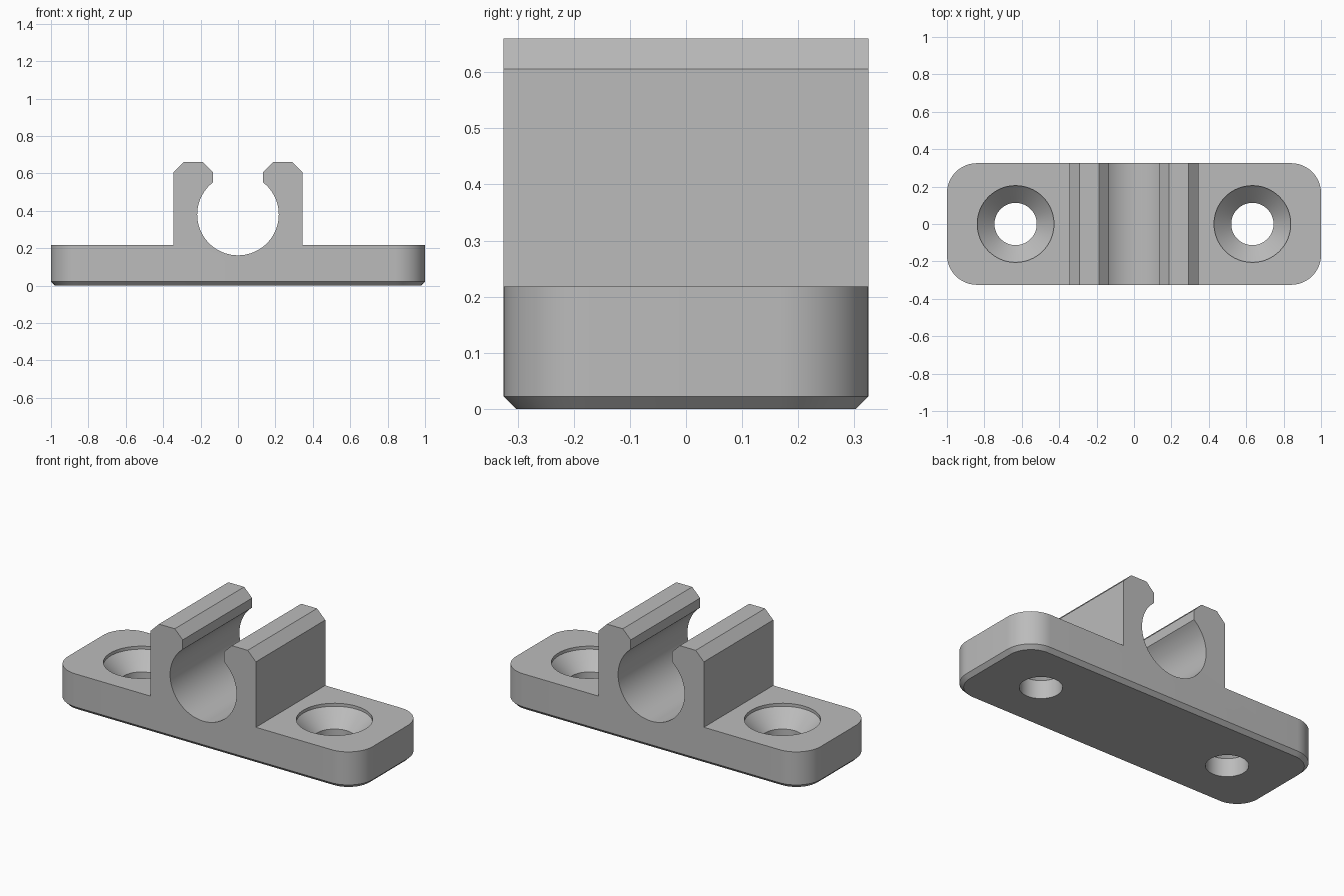
import bpy, bmesh
from math import sin, cos, pi, asin

if "Cube" in bpy.data.objects:
    bpy.data.objects.remove(bpy.data.objects["Cube"], do_unlink=True)

HALF_X, HALF_Y, CORNER = 1.0, 0.325, 0.16
BASE_TOP, CHAMFER = 0.218, 0.022
BORE_Z, BORE_R, LIP_X = 0.38, 0.218, 0.135
HOLE_X = 0.633

grey = bpy.data.materials.new("plain grey")
grey.use_nodes = True
grey.diffuse_color = (0.5, 0.5, 0.5, 1)
grey.node_tree.nodes["Principled BSDF"].inputs["Base Color"].default_value = grey.diffuse_color


def loft(name, rings):
    """Join equal-length rings of points into a capped solid."""
    bm = bmesh.new()
    loops = [[bm.verts.new(p) for p in ring] for ring in rings]
    n = len(loops[0])
    for a, b in zip(loops, loops[1:]):
        for i in range(n):
            j = (i + 1) % n
            bm.faces.new((a[i], a[j], b[j], b[i]))
    bm.faces.new(loops[0][::-1])
    bm.faces.new(loops[-1])
    bmesh.ops.recalc_face_normals(bm, faces=bm.faces)
    mesh = bpy.data.meshes.new(name)
    bm.to_mesh(mesh)
    bm.free()
    mesh.materials.append(grey)
    obj = bpy.data.objects.new(name, mesh)
    bpy.context.collection.objects.link(obj)
    return obj


def rounded_plan(inset, z, steps=16):
    """Rounded rectangle outline, pulled in by inset."""
    r = CORNER - inset
    points = []
    for k, (sx, sy) in enumerate(((1, 1), (-1, 1), (-1, -1), (1, -1))):
        for i in range(steps + 1):
            a = (k + i / steps) * pi / 2
            points.append((sx * (HALF_X - CORNER) + r * cos(a),
                           sy * (HALF_Y - CORNER) + r * sin(a), z))
    return points


def circle(x, r, z, steps=64):
    return [(x + r * cos(2 * pi * i / steps), r * sin(2 * pi * i / steps), z)
            for i in range(steps)]


def cut(obj, tool, operation):
    mod = obj.modifiers.new(operation.title(), "BOOLEAN")
    mod.object, mod.operation, mod.solver = tool, operation, "EXACT"
    bpy.context.view_layer.objects.active = obj
    bpy.ops.object.modifier_apply(modifier=mod.name)
    bpy.data.objects.remove(tool, do_unlink=True)


# Rounded body with chamfered underside
clip = loft("pipe_clip", [rounded_plan(CHAMFER, 0), rounded_plan(0, CHAMFER),
                          rounded_plan(0, 1)])

# Front outline: base, jaws with bevelled tips and the round seat
right = [(1.2, -0.2), (1.2, BASE_TOP), (0.345, BASE_TOP), (0.345, 0.606),
         (0.291, 0.66), (0.187, 0.66), (LIP_X, 0.608)]
start, steps = pi / 2 - asin(LIP_X / BORE_R), 60
sweep = pi + 2 * start
seat = [(BORE_R * cos(start - sweep * i / steps),
         BORE_Z + BORE_R * sin(start - sweep * i / steps)) for i in range(steps + 1)]
outline = right + seat + [(-x, z) for x, z in reversed(right)]
profile = loft("clip_profile", [[(x, y, z) for x, z in outline] for y in (-0.5, 0.5)])
cut(clip, profile, "INTERSECT")

# Countersunk screw holes
for side in (-1, 1):
    sections = ((0.113, -0.1), (0.113, 0.108), (0.205, 0.2), (0.205, 0.4))
    hole = loft("screw_hole_cutter", [circle(side * HOLE_X, r, z) for r, z in sections])
    cut(clip, hole, "DIFFERENCE")

bpy.ops.object.select_all(action="DESELECT")
clip.select_set(True)
bpy.context.view_layer.objects.active = clip
bpy.ops.object.shade_smooth_by_angle(angle=pi / 7)
